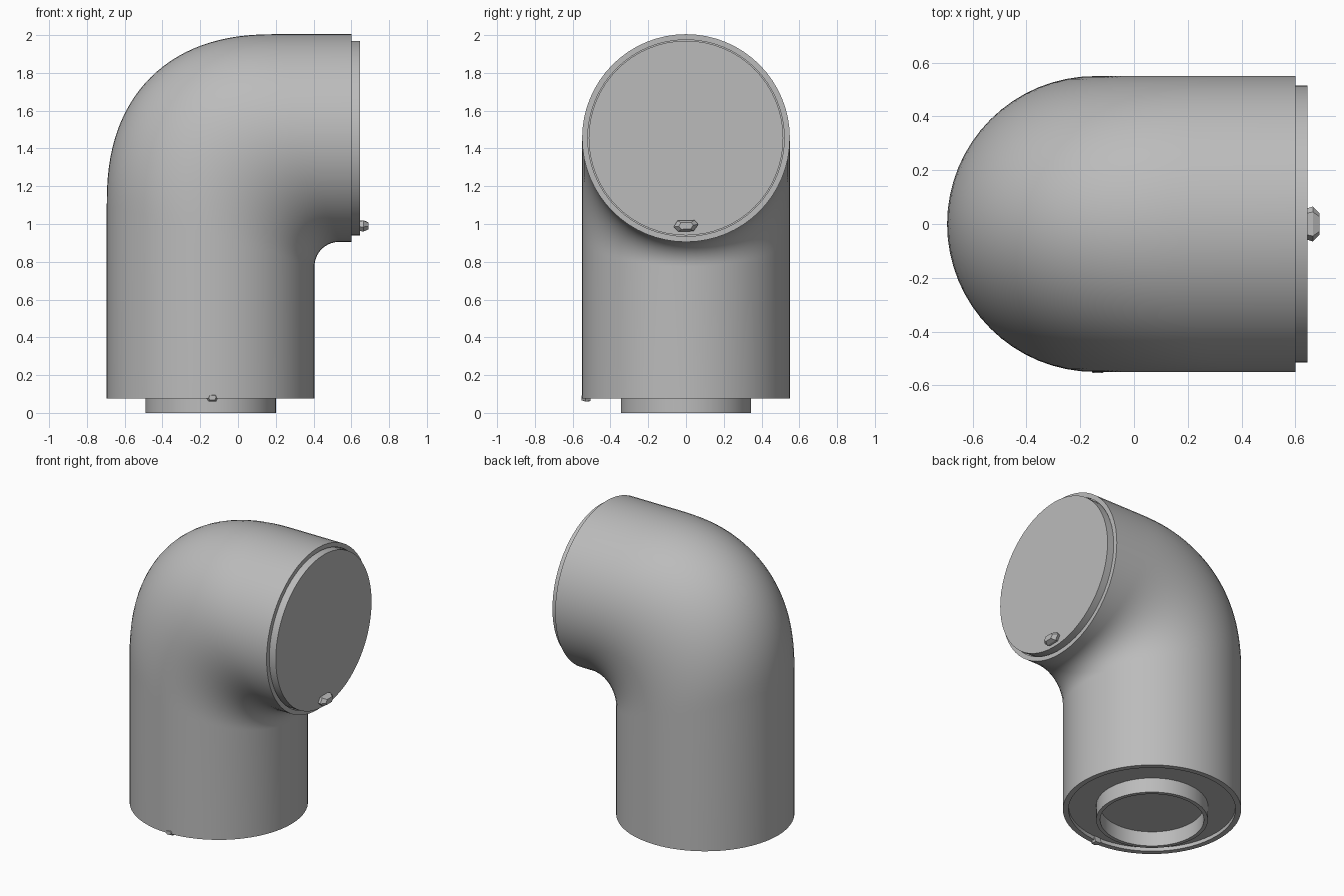
import bpy, bmesh
from math import sin, cos, pi, radians
from mathutils import Vector, Matrix

cube = bpy.data.objects.get("Cube")
if cube:
    bpy.data.objects.remove(cube)

grey = bpy.data.materials.new("plain grey")
grey.use_nodes = True
COLOR = (0.5, 0.5, 0.5, 1)
grey.diffuse_color = COLOR
grey.node_tree.nodes["Principled BSDF"].inputs["Base Color"].default_value = COLOR

R, SEG = 0.55, 64
LEG_X, ARM_Z = -0.145, 1.455
BASE_Z, END_X = 0.075, 0.6


def finish(name, bm, smooth=True):
    bmesh.ops.recalc_face_normals(bm, faces=bm.faces)
    mesh = bpy.data.meshes.new(name)
    bm.to_mesh(mesh)
    bm.free()
    obj = bpy.data.objects.new(name, mesh)
    bpy.context.collection.objects.link(obj)
    mesh.materials.append(grey)
    if smooth:
        bpy.ops.object.select_all(action='DESELECT')
        obj.select_set(True)
        bpy.context.view_layer.objects.active = obj
        bpy.ops.object.shade_smooth_by_angle(angle=radians(35))
    return obj


def skin(bm, rings, closed=False):
    pairs = list(zip(rings, rings[1:] + rings[:1] if closed else rings[1:]))
    for a, b in pairs:
        for i in range(len(a)):
            j = (i + 1) % len(a)
            bm.faces.new((a[i], a[j], b[j], b[i]))


def ring(bm, outer, inner, width):
    """Ellipse in the plane through two silhouette points, with a half width along y."""
    mid, half = (outer + inner) / 2, (outer - inner) / 2
    return [bm.verts.new(mid + half * cos(2 * pi * i / SEG) + Vector((0, width * sin(2 * pi * i / SEG), 0)))
            for i in range(SEG)]


def leg_ring(bm, z, r):
    return ring(bm, Vector((LEG_X - r, 0, z)), Vector((LEG_X + r, 0, z)), r)


def arm_ring(bm, x, r):
    return ring(bm, Vector((x, 0, ARM_Z + r)), Vector((x, 0, ARM_Z - r)), r)


# Elbow body: recessed base, leg, bend, arm
bm = bmesh.new()
rings = [leg_ring(bm, 0.1, 0.515), leg_ring(bm, BASE_Z, 0.515), leg_ring(bm, BASE_Z, R)]
STEPS = 28
for k in range(STEPS + 1):
    t = k / STEPS * pi / 2
    c, s = max(cos(t), 0) ** (2 / 2.35), sin(t) ** (2 / 2.35)
    outer = Vector((0.205 - 0.9 * c, 0, 1.1 + 0.905 * s))
    inner = Vector((0.535 - 0.13 * cos(t), 0, 0.775 + 0.13 * sin(t)))
    rings.append(ring(bm, outer, inner, R))
rings += [arm_ring(bm, END_X, R), arm_ring(bm, END_X, 0.52), arm_ring(bm, END_X - 0.02, 0.52)]
skin(bm, rings)
bm.faces.new(rings[0])
bm.faces.new(rings[-1])
finish("elbow_body", bm)

# Round plate closing the arm
bm = bmesh.new()
rings = [arm_ring(bm, END_X - 0.02, 0.515), arm_ring(bm, 0.645, 0.515)]
skin(bm, rings)
for r in rings:
    bm.faces.new(r)
finish("end_plate", bm)

# Thin collar under the leg
bm = bmesh.new()
rings = [leg_ring(bm, z, r) for z, r in ((0.105, 0.345), (0, 0.345), (0, 0.32), (0.105, 0.32))]
skin(bm, rings, closed=True)
finish("base_collar", bm)


def lug(name, matrix):
    """Small faceted lug: long six-sided outline, tapered towards its tip."""
    outline = ((-0.065, -0.005), (-0.045, 0.028), (0.045, 0.03), (0.065, 0.008), (0.04, -0.028), (-0.04, -0.03))
    bm = bmesh.new()
    rings = [[bm.verts.new(matrix @ Vector((d, y * f, z * f))) for y, z in outline]
             for d, f in ((-0.01, 0.85), (0.02, 1), (0.045, 0.6))]
    skin(bm, rings)
    bm.faces.new(rings[0])
    bm.faces.new(rings[-1])
    return finish(name, bm, smooth=False)


lug("plate_lug", Matrix.Translation((0.645, 0, 0.99)))
# Matching lug almost buried in the front of the base rim
lug("base_lug", Matrix.Translation((LEG_X + 0.01, -0.515, 0.08)) @ Matrix.Rotation(-pi / 2, 4, 'Z')
    @ Matrix.Diagonal((0.85, 0.5, 0.7, 1)))
